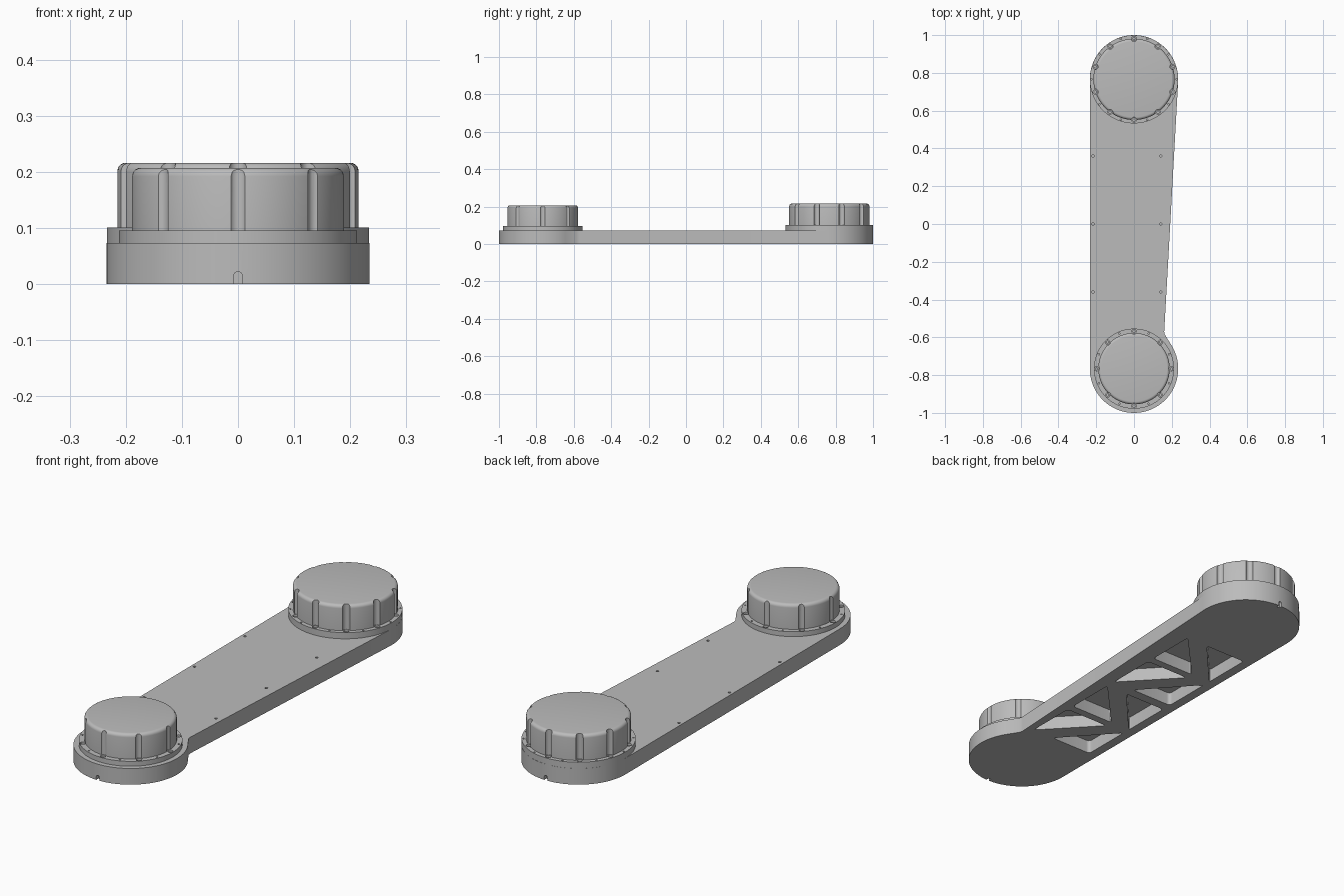
import bpy, bmesh
from math import sin, cos, radians, pi
from mathutils import Matrix

cube = bpy.data.objects.get("Cube")
if cube:
    bpy.data.objects.remove(cube, do_unlink=True)

R = 0.234          # end radius of the arm
CY = 0.766         # distance of each end from the middle
THICK = 0.073      # arm thickness

grey = bpy.data.materials.new("satin grey")
grey.use_nodes = True
grey.diffuse_color = (0.5, 0.5, 0.5, 1)
grey.node_tree.nodes["Principled BSDF"].inputs["Base Color"].default_value = (0.5, 0.5, 0.5, 1)


def arc(cx, cy, r, a0=0, a1=360, n=24):
    """Points along an arc; a full circle leaves out the repeated end."""
    last = n if a1 - a0 == 360 else n + 1
    angles = [radians(a0 + (a1 - a0) * i / n) for i in range(last)]
    return [(cx + r * cos(a), cy + r * sin(a)) for a in angles]


def prism(bm, points, z0, z1, round_corners=0.0):
    """Add a closed upright prism, optionally with rounded corners."""
    base = bm.faces.new([bm.verts.new((x, y, z0)) for x, y in points])
    out = bmesh.ops.extrude_face_region(bm, geom=[base], use_keep_orig=True)
    top = [g for g in out["geom"] if isinstance(g, bmesh.types.BMVert)]
    bmesh.ops.translate(bm, verts=top, vec=(0, 0, z1 - z0))
    if round_corners:
        upright = [e for v in top for e in v.link_edges
                   if abs(e.verts[0].co.z - e.verts[1].co.z) > 1e-5]
        bmesh.ops.bevel(bm, geom=upright, offset=round_corners, segments=5,
                        profile=0.5, affect='EDGES')


def finish(name, bm):
    bmesh.ops.recalc_face_normals(bm, faces=bm.faces)
    mesh = bpy.data.meshes.new(name)
    bm.to_mesh(mesh)
    bm.free()
    obj = bpy.data.objects.new(name, mesh)
    bpy.context.collection.objects.link(obj)
    mesh.materials.append(grey)
    return obj


def activate(obj):
    bpy.ops.object.select_all(action='DESELECT')
    obj.select_set(True)
    bpy.context.view_layer.objects.active = obj


def cut(obj, bm):
    """Subtract the solids in bm from obj."""
    cutter = finish("cutter", bm)
    cutter.hide_render = True
    mod = obj.modifiers.new("cut", 'BOOLEAN')
    mod.operation = 'DIFFERENCE'
    mod.solver = 'EXACT'
    mod.object = cutter
    activate(obj)
    bpy.ops.object.modifier_apply(modifier=mod.name)
    bpy.data.objects.remove(cutter, do_unlink=True)


def smooth(obj):
    activate(obj)
    bpy.ops.object.shade_smooth_by_angle(angle=radians(30))


# Arm: round ends, one straight side and one tapered side with a step
bm = bmesh.new()
outline = arc(0, CY, R, -3, 180, 40) + arc(0, -CY, R, 180, 391, 46) + [(0.163, -0.585), (0.16, -0.57)]
prism(bm, outline, 0, THICK)
arm = finish("arm", bm)

# Triangular pockets underneath, leaving alternating diagonal ribs
bm = bmesh.new()
x0, x1, half = -0.19, 0.13, 0.117
for i, yc in enumerate((0.405, 0.135, -0.145, -0.415)):
    s = 1 if i % 2 == 0 else -1
    lo, hi = yc - s * half, yc + s * half
    prism(bm, [(x1, hi), (x1, lo), (-0.09, lo)], -0.05, 0.06, 0.016)
    prism(bm, [(x0, lo), (x0, hi), (0.02, hi)], -0.05, 0.06, 0.016)
cut(arm, bm)

# Small arched drain notches at both ends
bm = bmesh.new()
notch = arc(0, 0.014, 0.008, 0, 180, 10) + [(-0.008, -0.02), (0.008, -0.02)]
for z in (0.985, -1.02):
    prism(bm, notch, z, z + 0.035)
bmesh.ops.transform(bm, matrix=Matrix.Rotation(pi / 2, 4, 'X'), verts=bm.verts)
cut(arm, bm)

# Pin holes in the top of the arm
bm = bmesh.new()
for x in (-0.217, 0.142):
    for y in (-0.36, 0, 0.36):
        prism(bm, arc(x, y, 0.006, n=12), 0.058, 0.1)
cut(arm, bm)
smooth(arm)


def housing(label, cy, flange_r, flange_z, cap_r, top, bolt_r, count):
    """Bolted flange with a fluted round cap."""
    def ring(n, radius, hole, z0, z1, shift=0.0):
        cutter = bmesh.new()
        for k in range(n):
            a = pi / 2 + 2 * pi * (k + shift) / n
            prism(cutter, arc(radius * cos(a), cy + radius * sin(a), hole, n=20), z0, z1)
        return cutter

    bm = bmesh.new()
    prism(bm, arc(0, cy, flange_r, n=96), THICK, flange_z)
    flange = finish(label + "_flange", bm)
    cut(flange, ring(count, bolt_r, 0.0115, flange_z - 0.009, flange_z + 0.03))
    cut(flange, ring(count, bolt_r, 0.006, flange_z - 0.018, flange_z + 0.03))
    cut(flange, ring(count, (flange_r + cap_r) / 2 + 0.001, 0.004,
                     flange_z - 0.012, flange_z + 0.03, 0.5))
    smooth(flange)

    bm = bmesh.new()
    prism(bm, arc(0, cy, cap_r, n=96), flange_z, top)
    rim = [e for e in bm.edges if all(v.co.z > top - 1e-4 for v in e.verts)]
    bmesh.ops.bevel(bm, geom=rim, offset=0.015, segments=5, profile=0.5, affect='EDGES')
    cap = finish(label + "_cap", bm)
    cut(cap, ring(count, bolt_r, 0.0155, flange_z - 0.05, top + 0.05))
    smooth(cap)


housing("front", -CY, 0.212, 0.095, 0.189, 0.207, 0.198, 8)
housing("back", CY, 0.2335, 0.101, 0.215, 0.216, 0.216, 10)
